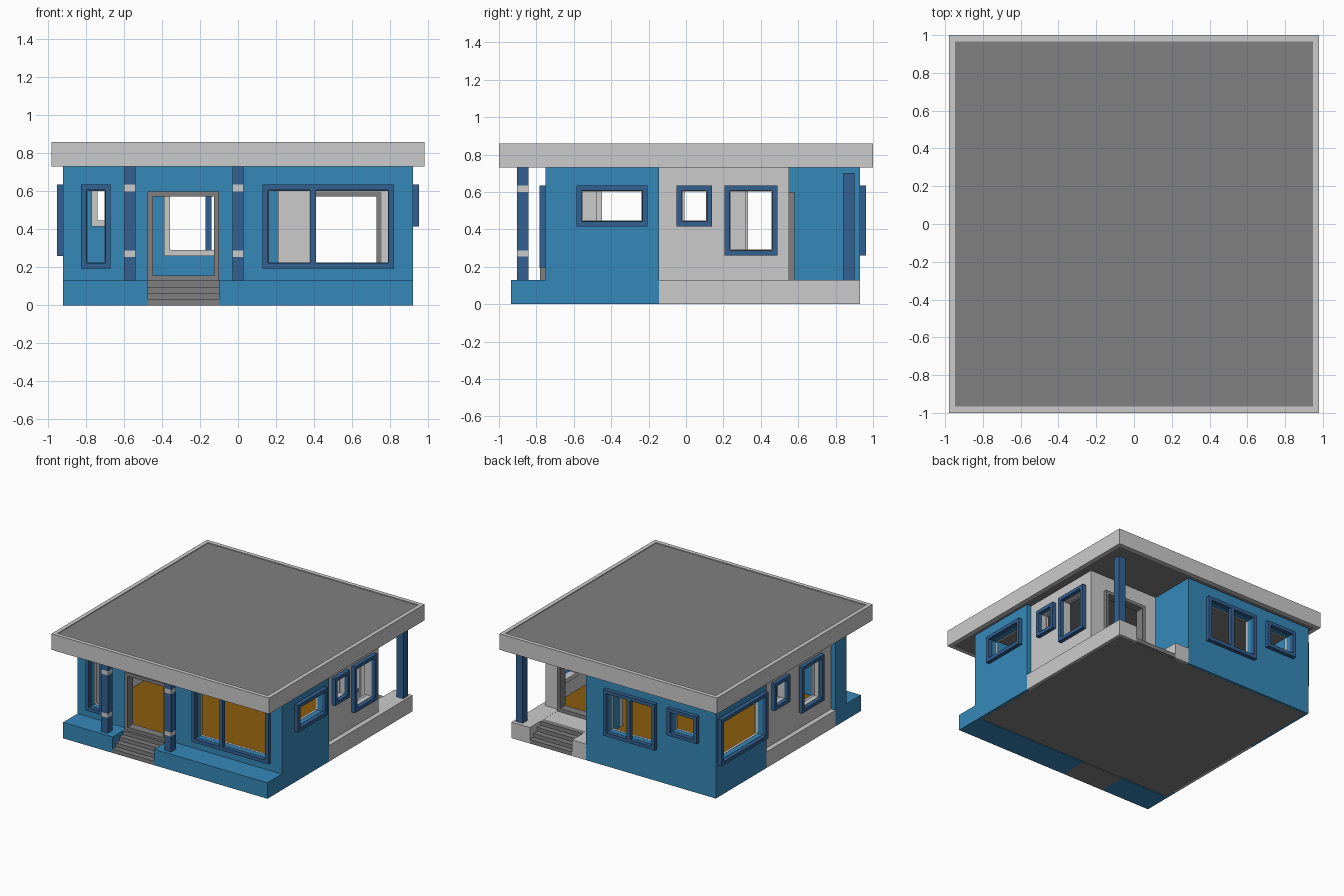
import bpy, bmesh

if "Cube" in bpy.data.objects:
    bpy.data.objects.remove(bpy.data.objects["Cube"])

def material(name, rgb):
    m = bpy.data.materials.new(name)
    m.diffuse_color = (*rgb, 1)
    m.use_nodes = True
    m.node_tree.nodes["Principled BSDF"].inputs["Base Color"].default_value = m.diffuse_color
    return m

BLUE = material("wall blue", (0.036, 0.25, 0.49))
NAVY = material("trim dark blue", (0.034, 0.12, 0.29))
LIGHT = material("light grey", (0.60, 0.60, 0.60))
GREY = material("mid grey", (0.215, 0.215, 0.215))
FLOOR = material("floor orange", (0.26, 0.11, 0.004))

TOP, BASE, T = 0.735, 0.13, 0.04   # wall top, plinth height, wall thickness

def finish(bm, name, mat):
    me = bpy.data.meshes.new(name)
    bm.to_mesh(me)
    bm.free()
    ob = bpy.data.objects.new(name, me)
    me.materials.append(mat)
    bpy.context.collection.objects.link(ob)
    return ob

def box(name, x0, x1, y0, y1, z0, z1, mat):
    bm = bmesh.new()
    bmesh.ops.create_cube(bm, size=1)
    for v in bm.verts:
        v.co.x = x0 if v.co.x < 0 else x1
        v.co.y = y0 if v.co.y < 0 else y1
        v.co.z = z0 if v.co.z < 0 else z1
    return finish(bm, name, mat)

def panel(name, axis, a, b, rect, holes, mat):
    """Slab between a and b along axis, covering rect (u0,u1,v0,v1), with rectangular holes."""
    us = sorted({rect[0], rect[1], *[h[i] for h in holes for i in (0, 1)]})
    vs = sorted({rect[2], rect[3], *[h[i] for h in holes for i in (2, 3)]})
    bm = bmesh.new()
    grid, c = {}, (a + b) / 2

    def vert(i, j):
        if (i, j) not in grid:
            u, v = us[i], vs[j]
            co = {"x": (c, u, v), "y": (u, c, v), "z": (u, v, c)}[axis]
            grid[i, j] = bm.verts.new(co)
        return grid[i, j]

    for i in range(len(us) - 1):
        for j in range(len(vs) - 1):
            u, v = (us[i] + us[i + 1]) / 2, (vs[j] + vs[j + 1]) / 2
            if not any(h[0] < u < h[1] and h[2] < v < h[3] for h in holes):
                bm.faces.new([vert(i, j), vert(i + 1, j), vert(i + 1, j + 1), vert(i, j + 1)])
    bmesh.ops.recalc_face_normals(bm, faces=bm.faces[:])
    ob = finish(bm, name, mat)
    mod = ob.modifiers.new("thickness", "SOLIDIFY")
    mod.thickness, mod.offset = abs(b - a), 0
    return ob

def inset(r, d):
    return (r[0] + d, r[1] - d, r[2] + d, r[3] - d)

def wall(name, axis, outer, s, u0, u1, z0, mat, windows=(), door=None):
    """Wall with outer face at 'outer' facing direction s; windows are (u0,u1,z0,z1,mullion)."""
    holes = [inset(w, 0.03) for w in windows]
    if door:
        holes.append(inset(door, 0.02))
        panel(name + "_door_frame", axis, outer + s * 0.03, outer - s * T,
              door, [inset(door, 0.027)], GREY)
    panel(name, axis, outer, outer - s * T, (u0, u1, z0, TOP), holes, mat)
    for k, w in enumerate(windows):
        r = w[:4]
        o = inset(r, 0.028)
        m = w[4]
        lights = [o] if m is None else [(o[0], m - 0.015, o[2], o[3]), (m + 0.015, o[1], o[2], o[3])]
        panel(f"{name}_window_frame_{k}", axis, outer, outer + s * 0.032, r, lights, NAVY)
        panel(f"{name}_window_lining_{k}", axis, outer - s * T, outer - s * (T + 0.02),
              r, [inset(r, 0.032)], LIGHT)

# window heights
FULL, TALL, LOW = (0.195, 0.635), (0.26, 0.635), (0.415, 0.635)
def win(a, b, h, mullion=None):
    return (a, b, *h, mullion)

# Walls
wall("front_wall", "y", -0.75, -1, -0.92, 0.92, BASE, BLUE,
     [win(-0.825, -0.67, FULL), win(0.13, 0.82, FULL, 0.395)], (-0.475, -0.10, BASE, 0.60))
wall("right_wall", "x", 0.92, 1, -0.715, -0.145, 0, BLUE, [win(-0.585, -0.205, LOW)])
wall("right_recessed_wall", "x", 0.88, 1, -0.185, 0.55, BASE, LIGHT,
     [win(-0.05, 0.14, LOW), win(0.205, 0.49, TALL)])
wall("back_porch_wall", "y", 0.55, 1, 0.21, 0.86, BASE, LIGHT, [], (0.375, 0.755, BASE, 0.60))
wall("porch_side_wall", "x", 0.25, 1, 0.55, 0.91, 0, BLUE)
wall("back_wall", "y", 0.93, 1, -0.92, 0.25, 0, BLUE,
     [win(-0.39, 0.075, TALL, -0.155), win(-0.77, -0.50, LOW)])
wall("left_back_wall", "x", -0.92, -1, 0.28, 0.9, 0, BLUE, [win(0.30, 0.90, TALL)])
wall("left_recessed_wall", "x", -0.88, -1, -0.65, 0.32, BASE, LIGHT,
     [win(-0.04, 0.16, LOW), win(-0.48, -0.195, TALL)])
wall("left_front_wall", "x", -0.92, -1, -0.715, -0.61, 0, BLUE)

# Plinths and floors
box("front_porch_left", -0.92, -0.475, -0.935, -0.71, 0, BASE, BLUE)
box("front_porch_right", -0.10, 0.92, -0.935, -0.71, 0, BASE, BLUE)
box("right_plinth", 0.80, 0.92, -0.145, 0.55, 0, BASE, LIGHT)
box("left_plinth", -0.92, -0.80, -0.61, 0.28, 0, BASE, LIGHT)
box("back_porch_outer", 0.755, 0.92, 0.55, 0.93, 0, BASE, LIGHT)
box("back_porch_inner", 0.25, 0.375, 0.55, 0.93, 0, BASE, LIGHT)
box("back_porch_landing", 0.375, 0.755, 0.55, 0.77, 0, BASE - 0.001, LIGHT)
box("floor_main", -0.87, 0.87, -0.72, 0.54, 0.10, BASE + 0.004, FLOOR)
box("floor_back", -0.89, 0.22, 0.54, 0.90, 0.10, BASE + 0.004, FLOOR)
box("foundation_slab", -0.90, 0.90, -0.70, 0.91, -0.0, 0.006, GREY).location.z = -0.0005

# Steps cut into both porches
for i in range(4):
    z = BASE * (i + 1) / 4
    d = i * 0.045
    box(f"front_step_{i}", -0.475, -0.10, -0.935 + d, -0.71, 0 if i == 0 else z - BASE / 4, z, GREY)
    box(f"back_step_{i}", 0.375, 0.755, 0.75, 0.93 - d, 0 if i == 0 else z - BASE / 4, z, GREY)

# Porch columns with light bands
for n, x in (("left", -0.57), ("right", 0.0)):
    for k, (z0, z1, m) in enumerate(((BASE, 0.255, NAVY), (0.255, 0.288, LIGHT), (0.288, 0.60, NAVY),
                                     (0.60, 0.635, LIGHT), (0.635, 0.745, NAVY))):
        box(f"front_column_{n}_{k}", x - 0.03, x + 0.03, -0.903, -0.843, z0, z1, m)
box("back_column", 0.84, 0.90, 0.84, 0.90, BASE, 0.70, NAVY)

# Roof: light rim around a grey slab
R = (-0.98, 0.98, -1.0, 1.0)
panel("roof_rim", "z", 0.73, 0.86, R, [inset(R, 0.033)], LIGHT)
box("roof_slab", -0.948, 0.948, -0.968, 0.968, 0.734, 0.854, GREY)
